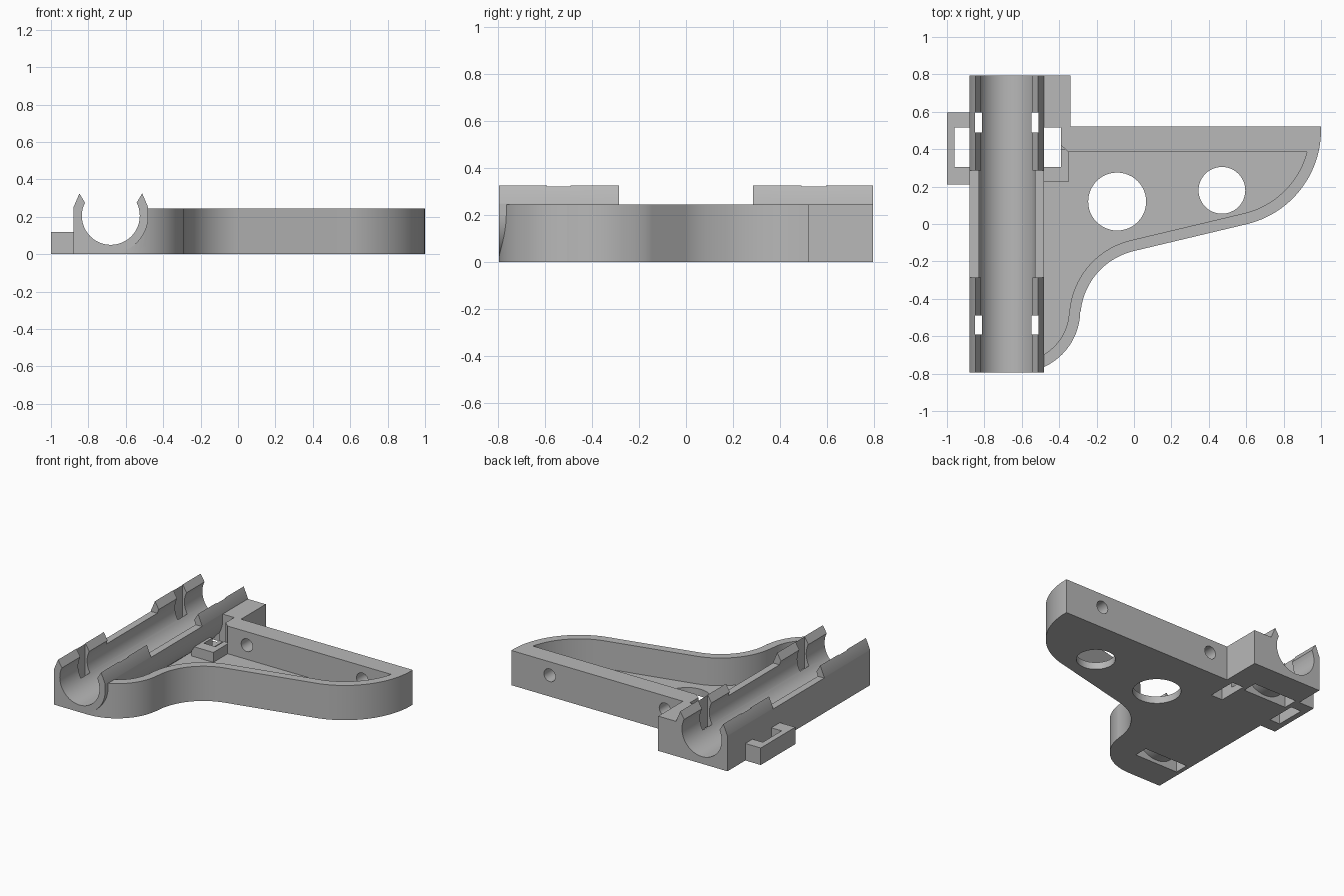
import bpy, bmesh
from math import cos, sin, radians

cube = bpy.data.objects.get("Cube")
if cube:
    bpy.data.objects.remove(cube, do_unlink=True)

grey = bpy.data.materials.new("plain grey")
grey.use_nodes = True
colour = (0.48, 0.48, 0.48, 1)
grey.diffuse_color = colour
grey.node_tree.nodes["Principled BSDF"].inputs["Base Color"].default_value = colour

END = 0.795           # half length of the tube clip
TOP = 0.245           # height of walls
FLOOR = 0.05          # floor thickness
TX, TZ = -0.68, 0.205  # tube axis


def arc(cx, cy, r, start, end, n=20):
    angles = [radians(start + (end - start) * i / n) for i in range(n + 1)]
    return [(cx + r * cos(a), cy + r * sin(a)) for a in angles]


def prism(name, pts, lo, hi, axis="Z"):
    """Extrude a plan (axis Z) or a front profile (axis Y) into a solid."""
    bm = bmesh.new()
    place = (lambda p: (p[0], p[1], lo)) if axis == "Z" else (lambda p: (p[0], lo, p[1]))
    face = bm.faces.new([bm.verts.new(place(p)) for p in pts])
    moved = bmesh.ops.extrude_face_region(bm, geom=[face])["geom"]
    shift = (0, 0, hi - lo) if axis == "Z" else (0, hi - lo, 0)
    bmesh.ops.translate(bm, vec=shift, verts=[v for v in moved if isinstance(v, bmesh.types.BMVert)])
    bmesh.ops.recalc_face_normals(bm, faces=bm.faces)
    mesh = bpy.data.meshes.new(name)
    bm.to_mesh(mesh)
    bm.free()
    mesh.materials.append(grey)
    obj = bpy.data.objects.new(name, mesh)
    bpy.context.collection.objects.link(obj)
    return obj


def box(name, x0, x1, y0, y1, z0, z1):
    return prism(name, [(x0, y0), (x1, y0), (x1, y1), (x0, y1)], z0, z1)


def combine(target, tool, operation):
    tool.hide_render = True
    mod = target.modifiers.new(tool.name, "BOOLEAN")
    mod.operation, mod.object, mod.solver = operation, tool, "EXACT"
    bpy.context.view_layer.objects.active = target
    bpy.ops.object.modifier_apply(modifier=mod.name)
    bpy.data.objects.remove(tool, do_unlink=True)


def add(tool):
    combine(bracket, tool, "UNION")


def cut(tool):
    combine(bracket, tool, "DIFFERENCE")


def flowing_edge(inset):
    """The S-shaped front edge of the arm, moved inward by inset."""
    return (arc(-0.62, -0.462, 0.333 - inset, 270, 360)
            + arc(0.083, -0.505, 0.37 + inset, 180, 103)
            + arc(0.483, 0.502, 0.517 - inset, -77, -14.7 if inset else 0, 24))


# Solid body with arm
outline = [(-0.88, -END)] + flowing_edge(0) + [
    (1, 0.52), (-0.34, 0.52), (-0.34, END), (-0.88, END)]
bracket = prism("clip_bracket", outline, 0, TOP)

# Hollow of the arm
cut(prism("arm_pocket", flowing_edge(0.06) + [
    (-0.35, 0.385), (-0.39, 0.42), (-0.39, 0.515), (-0.62, 0.515)], FLOOR, 0.5))

# Rounded side of the tube holder
add(prism("holder_side", [(TX, TOP), (TX + 0.2, TOP)] + arc(TX, TZ, 0.2, 0, -90),
          -END, 0.7, "Y"))

# Snap fingers at both ends
for y0, y1 in ((-END, -0.285), (0.285, END)):
    for s in (-1, 1):
        profile = [(0.2, 0.2), (0.2, 0.25), (0.168, 0.325), (0.135, 0.27), (0.135, 0.2)]
        add(prism("snap_finger", [(TX + s * x, z) for x, z in profile], y0, y1, "Y"))

# Strap loops beside the holder
add(box("outer_strap_loop", -1, -0.85, 0.21, 0.595, 0, 0.12))
add(box("inner_strap_loop", -0.52, -0.35, 0.225, 0.4, 0.02, 0.12))
cut(box("outer_strap_window", -0.96, -0.88, 0.305, 0.515, -0.1, 0.5))
cut(box("inner_strap_window", -0.48, -0.39, 0.305, 0.515, -0.1, 0.5))

# Tube bore
cut(prism("tube_bore", arc(TX, TZ, 0.155, 0, 352.5, 47), -1, 1, "Y"))

# Tie slots: two shafts and a channel under the bore
for y0, y1 in ((-0.59, -0.49), (0.49, 0.595)):
    for s in (-1, 1):
        x0, x1 = sorted((TX + s * 0.133, TX + s * 0.17))
        cut(box("tie_shaft", x0, x1, y0, y1, -0.1, 0.5))
    cut(prism("tie_channel", arc(TX, TZ, 0.18, 222, 318) + [(TX + 0.134, -0.1), (TX - 0.134, -0.1)],
              y0, y1, "Y"))

# Round openings in the floor
for x, y, r in ((-0.09, 0.12, 0.155), (0.47, 0.18, 0.125)):
    cut(prism("floor_opening", arc(x, y, r, 0, 352.5, 47), -0.1, 0.1))

# Screw holes through the back wall
for x in (-0.2, 0.7):
    cut(prism("screw_hole", arc(x, 0.15, 0.045, 0, 345, 23), 0.3, 0.7, "Y"))

# Smooth curves, sharp edges
bpy.ops.object.select_all(action="DESELECT")
bracket.select_set(True)
bpy.context.view_layer.objects.active = bracket
bpy.ops.object.shade_smooth_by_angle(angle=radians(30))
